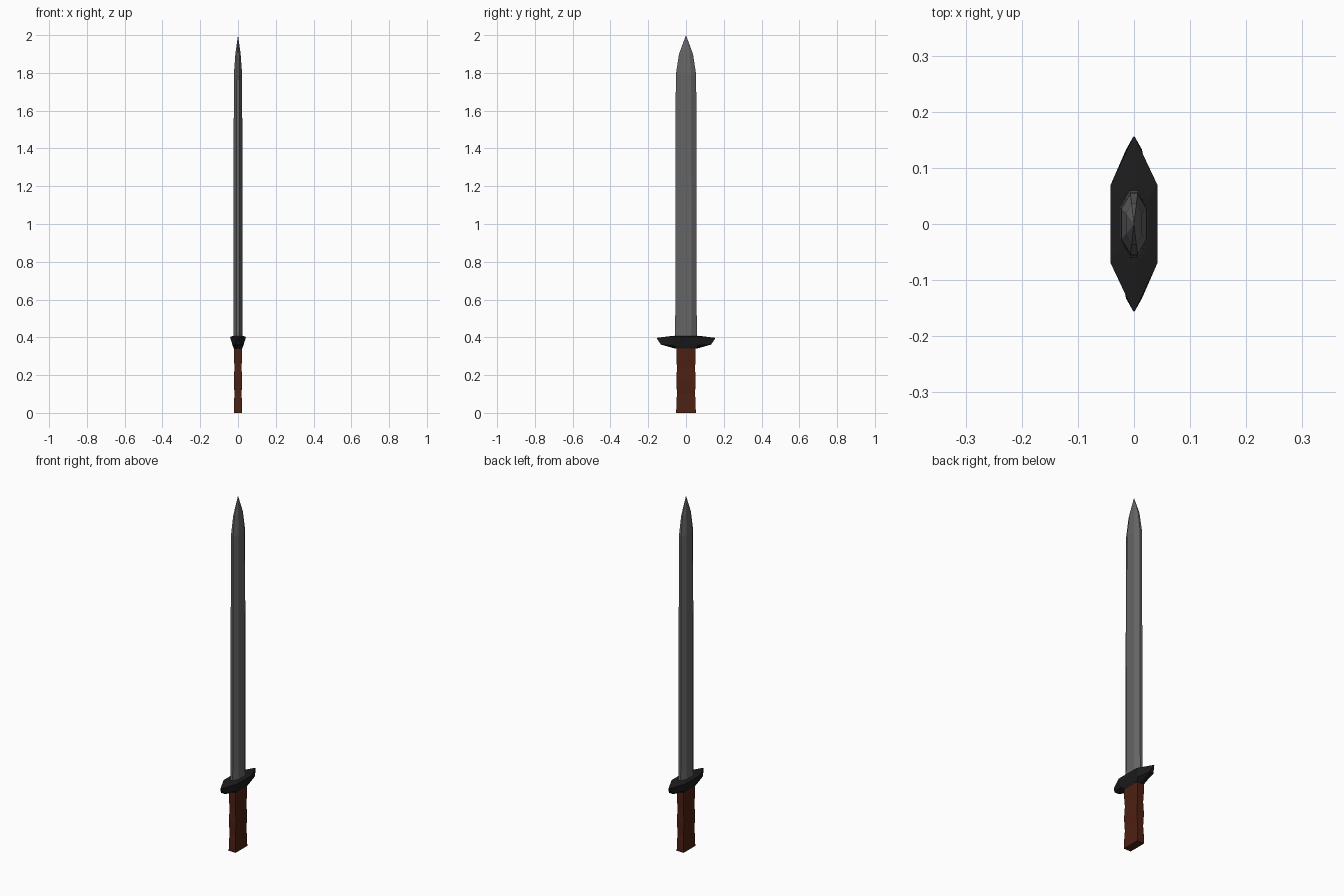
import bpy, bmesh

if "Cube" in bpy.data.objects:
    bpy.data.objects.remove(bpy.data.objects["Cube"])


def material(name, rgb):
    m = bpy.data.materials.new(name)
    m.diffuse_color = (*rgb, 1)
    m.use_nodes = True
    m.node_tree.nodes["Principled BSDF"].inputs["Base Color"].default_value = m.diffuse_color
    return m


def loft(name, rings, mat, tip=None):
    """Skin equal-sized rings from bottom to top; close with caps or a point."""
    bm = bmesh.new()
    loops = [[bm.verts.new(p) for p in ring] for ring in rings]
    n = len(loops[0])
    for a, b in zip(loops, loops[1:]):
        for i in range(n):
            j = (i + 1) % n
            bm.faces.new((a[i], a[j], b[j], b[i]))
    bm.faces.new(loops[0][::-1])
    if tip:
        top = bm.verts.new(tip)
        for i in range(n):
            bm.faces.new((loops[-1][i], loops[-1][(i + 1) % n], top))
    else:
        bm.faces.new(loops[-1])
    bmesh.ops.recalc_face_normals(bm, faces=bm.faces)
    mesh = bpy.data.meshes.new(name)
    bm.to_mesh(mesh)
    bm.free()
    mesh.materials.append(mat)
    obj = bpy.data.objects.new(name, mesh)
    bpy.context.collection.objects.link(obj)
    return obj


def mirrored(quarter):
    """Complete a quarter outline (+x, +y) across both axes, counter-clockwise."""
    right = [(x, -y, z) for x, y, z in quarter] + quarter[::-1]
    pts = right + [(-x, y, z) for x, y, z in right[::-1]]
    return [p for i, p in enumerate(pts) if p != pts[i - 1]]


steel = material("steel", (0.13, 0.13, 0.13))
iron = material("dark_iron", (0.012, 0.012, 0.012))
leather = material("leather", (0.075, 0.015, 0.006))

# Blade: flat middle with bevelled edges, (z, half thickness, half width)
stations = [(0.38, 0.024, 0.061), (0.46, 0.024, 0.057), (1.1, 0.0235, 0.056),
            (1.79, 0.022, 0.054), (1.9, 0.014, 0.037)]
loft("blade", [mirrored([(t * 0.3, w, z), (t, w * 0.5, z)])
               for z, t, w in stations], steel, tip=(0, 0, 2.0))

# Guard: pointed hexagon flaring upwards from the grip
loft("guard", [
    mirrored([(0.004, 0.056, 0.34), (0.022, 0.05, 0.34)]),
    mirrored([(0.014, 0.133, 0.362), (0.029, 0.066, 0.358)]),
    mirrored([(0.001, 0.156, 0.397), (0.042, 0.069, 0.402)]),
    mirrored([(0.001, 0.07, 0.408), (0.024, 0.045, 0.408)]),
], iron)

# Grip: slim box with shallow finger waves
waves = [(0, 0.022, 0.052), (0.05, 0.021, 0.051), (0.10, 0.019, 0.048),
         (0.17, 0.022, 0.051), (0.24, 0.019, 0.048), (0.29, 0.021, 0.051),
         (0.345, 0.021, 0.051)]
loft("grip", [mirrored([(t, w, z)]) for z, t, w in waves], leather)
